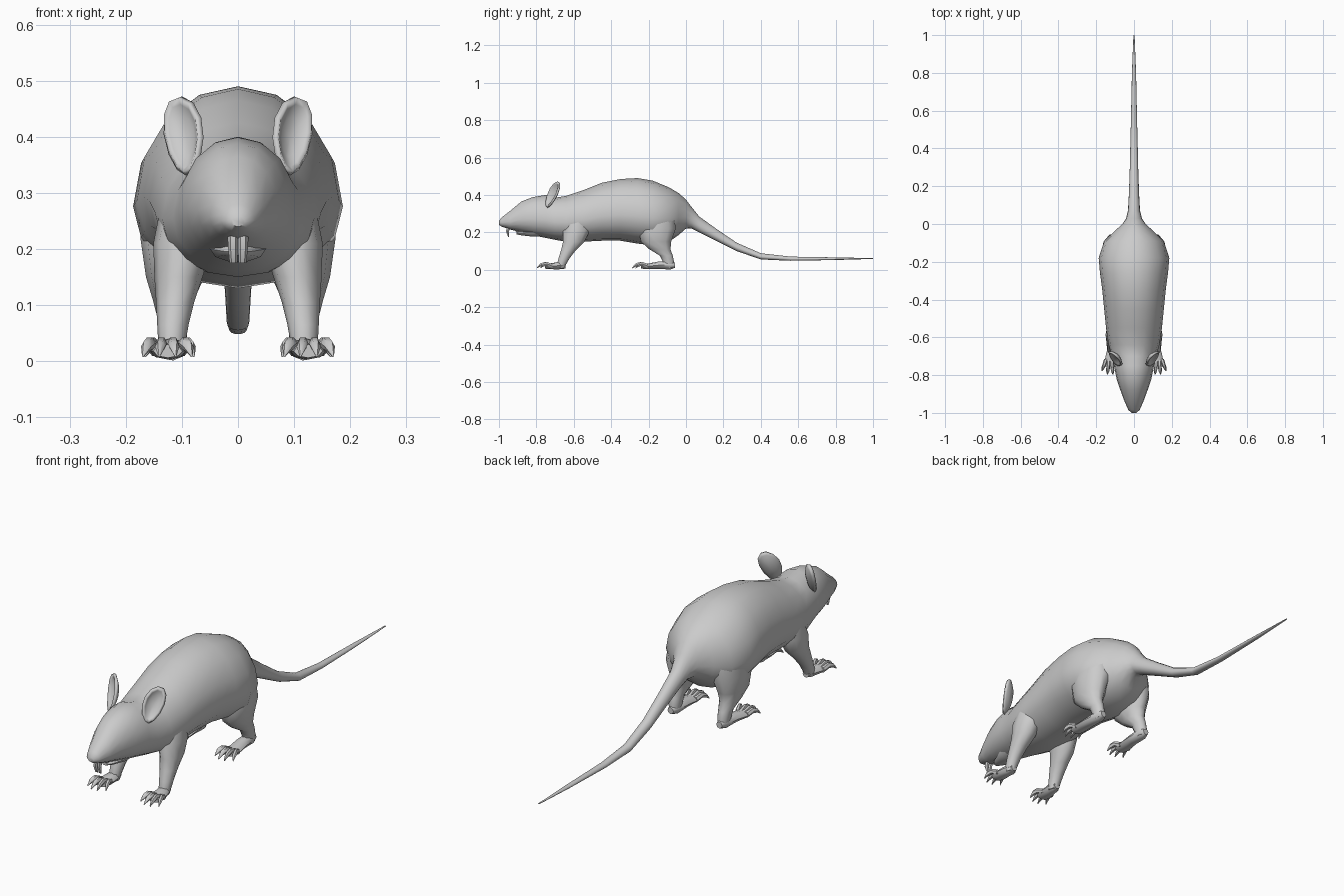
import bpy
import bmesh
from math import cos, sin, pi, radians
from mathutils import Vector

cube = bpy.data.objects.get("Cube")
if cube:
    bpy.data.objects.remove(cube, do_unlink=True)

grey = bpy.data.materials.new("plain grey")
grey.use_nodes = True
shade = (0.6, 0.6, 0.6, 1)
grey.diffuse_color = shade
grey.node_tree.nodes["Principled BSDF"].inputs["Base Color"].default_value = shade


def finish(name, bm, mirrored=False, thickness=0.0, angle=50):
    """Turn a bmesh into a smooth grey object, optionally shelled and mirrored."""
    bmesh.ops.recalc_face_normals(bm, faces=bm.faces)
    mesh = bpy.data.meshes.new(name)
    bm.to_mesh(mesh)
    bm.free()
    mesh.materials.append(grey)
    obj = bpy.data.objects.new(name, mesh)
    bpy.context.collection.objects.link(obj)
    bpy.ops.object.select_all(action="DESELECT")
    obj.select_set(True)
    bpy.context.view_layer.objects.active = obj
    if thickness:
        shell = obj.modifiers.new("shell", "SOLIDIFY")
        shell.thickness = thickness
        shell.offset = 0
    if mirrored:
        mirror = obj.modifiers.new("mirror", "MIRROR")
        mirror.use_clip = False
        mirror.use_mirror_merge = False
    bpy.ops.object.shade_smooth_by_angle(angle=radians(angle))
    return obj


def add_loft(bm, rings, across, sides):
    """Skin oval rings: (centre, half width in x, half size plus, half size minus)."""
    loops = []
    for centre, half_x, plus, minus in rings:
        loop = []
        for i in range(sides):
            a = 2 * pi * i / sides
            rise = sin(a) * (plus if sin(a) > 0 else minus)
            side = Vector((cos(a) * half_x, 0, 0))
            loop.append(bm.verts.new(Vector(centre) + side + across * rise))
        loops.append(loop)
    for low, high in zip(loops, loops[1:]):
        for i in range(sides):
            j = (i + 1) % sides
            bm.faces.new((low[i], low[j], high[j], high[i]))
    bm.faces.new(loops[0])
    bm.faces.new(loops[-1])


UP = Vector((0, 0, 1))
BACK = Vector((0, 1, 0))


def even(rows):
    """Rows of x, y, z, half width, half depth as symmetric rings."""
    return [((x, y, z), w, d, d) for x, y, z, w, d in rows]


# Head, trunk and tail in one skin: y, top, bottom, half width
outline = [
    (-1.0, .26, .24, .012), (-.985, .28, .23, .03), (-.94, .315, .215, .05),
    (-.88, .365, .20, .072), (-.82, .388, .185, .092), (-.75, .40, .17, .106),
    (-.70, .385, .16, .116), (-.64, .395, .15, .135), (-.55, .425, .15, .148),
    (-.45, .465, .155, .158), (-.35, .485, .155, .168), (-.26, .49, .14, .18),
    (-.18, .477, .13, .187), (-.09, .44, .15, .158), (-.04, .41, .185, .105),
    (0, .375, .22, .062), (.03, .335, .22, .042), (.07, .285, .20, .032),
    (.16, .22, .155, .027), (.27, .145, .10, .023), (.4, .088, .055, .02),
    (.56, .07, .048, .016), (.8, .066, .052, .011), (1.0, .062, .058, .003),
]
trunk = bmesh.new()
rings = []
for y, top, bottom, width in outline:
    middle = bottom + (top - bottom) * .42
    rings.append(((0, y, middle), width, top - middle, middle - bottom))
add_loft(trunk, rings, UP, 16)
finish("body_and_tail", trunk)

# Lower jaw
jaw = bmesh.new()
add_loft(jaw, even([(0, -.905, .195, .012, .006), (0, -.885, .196, .026, .012),
                    (0, -.82, .20, .05, .024), (0, -.72, .22, .06, .04)]), UP, 10)
finish("lower_jaw", jaw)

# Incisors: upper pair hangs, lower pair stands on the jaw
teeth = bmesh.new()
add_loft(teeth, even([(.009, -.945, .235, .01, .012), (.009, -.955, .205, .009, .009),
                      (.008, -.948, .175, .007, .003)]), BACK, 6)
add_loft(teeth, even([(.007, -.885, .19, .006, .008), (.007, -.905, .205, .006, .006),
                      (.007, -.91, .22, .005, .003)]), BACK, 6)
finish("incisors", teeth, mirrored=True)


# Feet: a flat paw, then a fan of toes that end in pointed claws
def add_foot(bm, paw, knuckle, spread, reach, toes):
    add_loft(bm, even(paw), UP, 8)
    for i in range(toes):
        t = 2 * i / (toes - 1) - 1
        lead = reach * (1 - .25 * t * t)
        root = Vector(knuckle) + Vector((t * spread * .6, .02, 0))
        toe = []
        for along, lift, w, d in ((0, 0, .011, .012), (.45, .012, .01, .012),
                                  (.75, .006, .009, .01), (1, -.01, .002, .003)):
            spot = root + Vector((t * spread * .6 * along, -lead * along, lift))
            toe.append((spot, w, d, d))
        add_loft(bm, toe, UP, 6)


# Front legs
front = bmesh.new()
add_loft(front, even([(.085, -.57, .29, .05, .06), (.098, -.585, .21, .053, .075),
                      (.106, -.60, .15, .043, .06), (.112, -.628, .105, .034, .042),
                      (.116, -.65, .065, .028, .032), (.118, -.665, .03, .024, .026),
                      (.118, -.67, .008, .02, .022)]), BACK, 10)
add_foot(front, [(.118, -.645, .02, .015, .014), (.12, -.68, .022, .026, .02),
                 (.125, -.73, .018, .032, .015), (.125, -.755, .018, .026, .012)],
         (.126, -.735, .02), .036, .085, 4)
finish("front_legs", front, mirrored=True)

# Hind legs
hind = bmesh.new()
add_loft(hind, even([(.10, -.15, .31, .06, .09), (.108, -.155, .22, .066, .105),
                     (.112, -.16, .15, .052, .085), (.115, -.14, .11, .037, .06),
                     (.116, -.105, .075, .027, .036), (.116, -.095, .045, .025, .032),
                     (.116, -.09, .012, .02, .026)]), BACK, 10)
add_foot(hind, [(.116, -.06, .024, .014, .014), (.116, -.085, .025, .024, .024),
                (.118, -.15, .024, .027, .019), (.122, -.21, .018, .032, .014),
                (.122, -.24, .018, .026, .012)],
         (.122, -.225, .02), .036, .085, 4)
finish("hind_legs", hind, mirrored=True)

# Ears: cupped ovals facing forward and outward
ear = bmesh.new()
centre = Vector((.098, -.715, .402))
outward = Vector((.038, .03, .004))
tipward = Vector((.004, .026, .068))
facing = outward.cross(tipward).normalized()
sides = 12
hollow = ear.verts.new(centre - facing * .016)
previous = None
for size, depth in ((.55, .013), (.85, .004), (1, -.002)):
    loop = []
    for i in range(sides):
        a = 2 * pi * i / sides
        narrow = .85 + .15 * sin(a)
        spot = centre + (outward * cos(a) * narrow + tipward * sin(a)) * size
        loop.append(ear.verts.new(spot - facing * depth))
    for i in range(sides):
        j = (i + 1) % sides
        if previous:
            ear.faces.new((previous[i], loop[i], loop[j], previous[j]))
        else:
            ear.faces.new((hollow, loop[i], loop[j]))
    previous = loop
finish("ears", ear, mirrored=True, thickness=.011)
